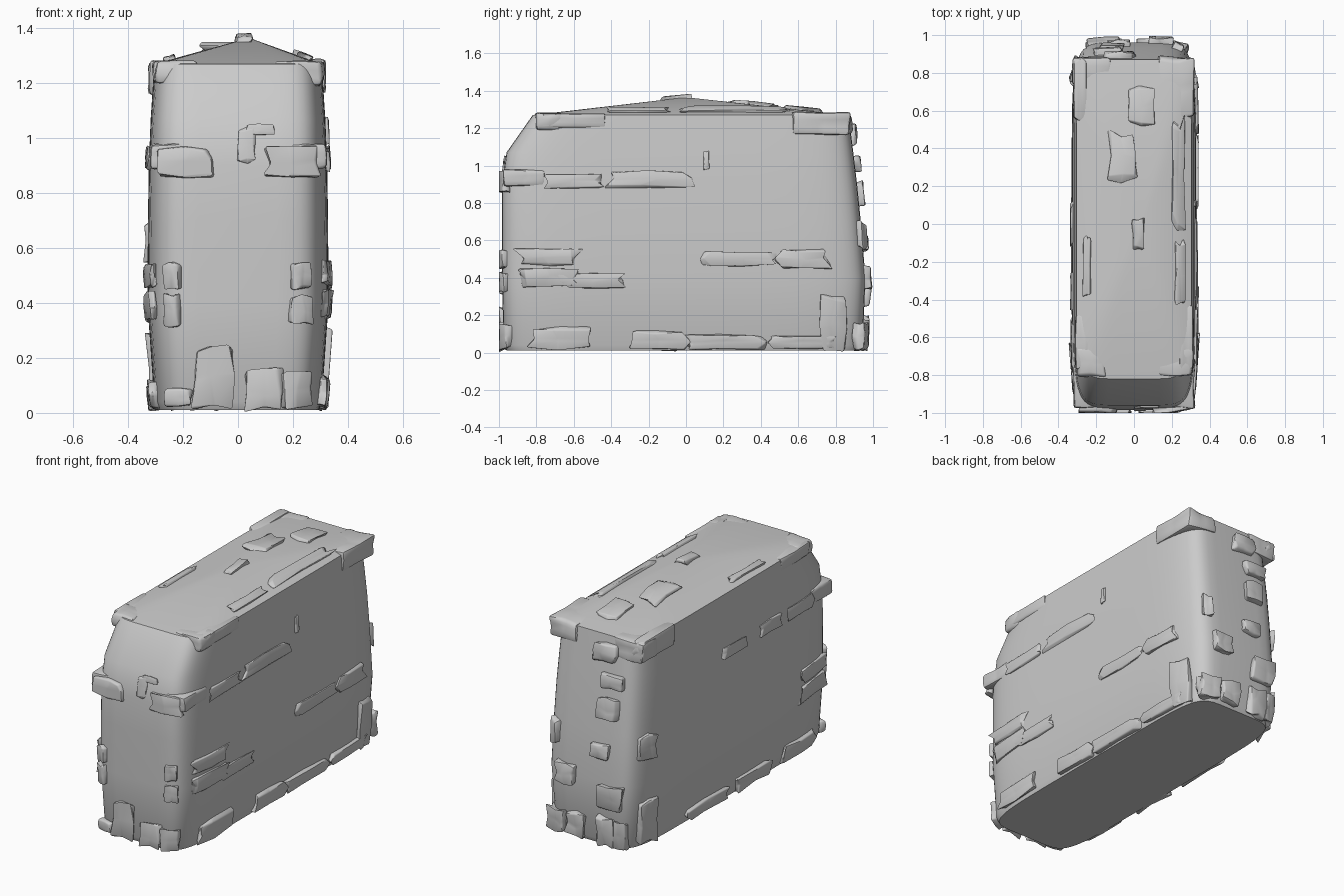
import bpy, bmesh, math, random
from mathutils import Vector, Matrix
from mathutils.bvhtree import BVHTree

random.seed(4)
cube = bpy.data.objects.get("Cube")
if cube:
    bpy.data.objects.remove(cube)

stone_grey = bpy.data.materials.new("stone_grey")
stone_grey.use_nodes = True
GREY = (0.6, 0.6, 0.6, 1)
stone_grey.diffuse_color = GREY
stone_grey.node_tree.nodes["Principled BSDF"].inputs["Base Color"].default_value = GREY


def finish(bm, name, sharp_angle):
    """Turn a bmesh into a shaded, coloured object."""
    bmesh.ops.recalc_face_normals(bm, faces=bm.faces)
    mesh = bpy.data.meshes.new(name)
    bm.to_mesh(mesh)
    bm.free()
    mesh.materials.append(stone_grey)
    mesh.shade_smooth()
    mesh.set_sharp_from_angle(angle=math.radians(sharp_angle))
    obj = bpy.data.objects.new(name, mesh)
    bpy.context.collection.objects.link(obj)
    return obj


def rounded(t, power=7):
    """Signed superellipse coordinate for a sine or cosine value."""
    return math.copysign(abs(t) ** (2 / power), t)


# Wall body: stacked rounded-rectangle rings (height, half width, front y, back y)
LEVELS = [(0.01, 0.295, -0.96, 0.93), (0.04, 0.305, -0.975, 0.945),
          (0.4, 0.33, -0.985, 0.96), (0.7, 0.328, -0.985, 0.935),
          (0.9, 0.325, -0.985, 0.915), (1.07, 0.318, -0.96, 0.895),
          (1.27, 0.305, -0.82, 0.87)]
SIDES = 56
bm = bmesh.new()
rings = []
for z, half, front, back in LEVELS:
    mid, depth = (front + back) / 2, (back - front) / 2
    ring = []
    for i in range(SIDES):
        a = math.tau * (i + 0.5) / SIDES
        ring.append(bm.verts.new((half * rounded(math.cos(a)),
                                  mid + depth * rounded(math.sin(a)), z)))
    rings.append(ring)
apex = bm.verts.new((0.04, 0, 1.365))
for i in range(SIDES):
    j = (i + 1) % SIDES
    for low, high in zip(rings, rings[1:]):
        bm.faces.new((low[i], low[j], high[j], high[i]))
    bm.faces.new((rings[-1][i], rings[-1][j], apex))
bm.faces.new(rings[0])
bmesh.ops.recalc_face_normals(bm, faces=bm.faces)
surface = BVHTree.FromBMesh(bm)
finish(bm, "wall_body", 42)


def stone(name, matrix, size, jitter=0.12):
    """A worn block: a jittered cube with softened edges."""
    bm = bmesh.new()
    bmesh.ops.create_cube(bm, size=1)
    bmesh.ops.subdivide_edges(bm, edges=bm.edges[:], cuts=1, use_grid_fill=True)
    for v in bm.verts:
        v.co += Vector([random.uniform(-jitter, jitter) for _ in range(3)])
        v.co = Vector([c * s for c, s in zip(v.co, size)])
    bmesh.ops.bevel(bm, geom=bm.edges[:], offset=min(size) * 0.16, segments=2,
                    profile=0.5, affect='EDGES', clamp_overlap=True)
    bm.transform(matrix)
    for v in bm.verts:
        v.co.z = max(v.co.z, 0)
        v.co.y = min(max(v.co.y, -1), 1)
    finish(bm, name, 40)


def inlay(name, side, stones, thickness=0.05):
    """Set stones into one side; each is (across, up, width, height)."""
    guess = {
        "left": lambda u, v: (0.4, u, v), "right": lambda u, v: (-0.4, u, v),
        "front": lambda u, v: (u, -1.1, v), "back": lambda u, v: (u, 1.1, v),
        "top": lambda u, v: (u, v, 1.4)}[side]
    across = Vector((0, 1, 0)) if side in ("left", "right") else Vector((1, 0, 0))
    for k, (u, v, w, h) in enumerate(stones):
        point, normal, _, _ = surface.find_nearest(Vector(guess(u, v)))
        tangent = (across - normal * across.dot(normal)).normalized()
        up = normal.cross(tangent)
        rotation = Matrix((tangent, up, normal)).transposed().to_4x4()
        stone(f"{name}_{k + 1}", Matrix.Translation(point) @ rotation,
              (w, h, thickness))


# Thin courses along the long faces
inlay("left_course", "left", [
    (-0.6, 0.92, 0.28, 0.07), (-0.2, 0.93, 0.4, 0.08), (-0.74, 0.51, 0.32, 0.08),
    (-0.74, 0.4, 0.28, 0.1), (-0.5, 0.38, 0.3, 0.08), (0.28, 0.5, 0.34, 0.07),
    (0.63, 0.5, 0.27, 0.09), (0.11, 1.03, 0.03, 0.1)], 0.024)
inlay("right_course", "right", [
    (0, 0.93, 0.2, 0.06), (-0.36, 0.93, 0.22, 0.07), (-0.65, 0.93, 0.24, 0.08),
    (-0.78, 0.5, 0.25, 0.08), (-0.78, 0.38, 0.25, 0.1)], 0.024)

# Foot stones and end stones on the long faces
inlay("left_foot", "left", [
    (-0.68, 0.07, 0.3, 0.11), (-0.15, 0.06, 0.3, 0.09), (0.2, 0.05, 0.4, 0.07),
    (0.62, 0.05, 0.35, 0.07), (0.8, 0.15, 0.13, 0.26)], 0.045)
inlay("right_foot", "right", [
    (-0.65, 0.06, 0.3, 0.1), (-0.2, 0.05, 0.3, 0.08), (0.25, 0.05, 0.35, 0.07),
    (0.82, 0.16, 0.14, 0.27), (0.84, 0.62, 0.13, 0.16)], 0.045)

# Front stones
inlay("front_stone", "front", [
    (-0.2, 0.93, 0.18, 0.1), (0.21, 0.93, 0.18, 0.11), (-0.09, 0.13, 0.14, 0.21),
    (0.09, 0.08, 0.13, 0.14), (0.26, 0.08, 0.1, 0.12), (-0.26, 0.05, 0.09, 0.06),
    (-0.3, 0.5, 0.06, 0.09), (-0.3, 0.37, 0.06, 0.11), (0.29, 0.5, 0.07, 0.09),
    (0.29, 0.37, 0.08, 0.1)])
inlay("front_chip", "front", [(0.03, 0.99, 0.06, 0.12), (0.08, 1.05, 0.09, 0.04)], 0.018)

# Loose column of stones up the back
inlay("back_stone", "back", [
    (-0.07, 1.19, 0.15, 0.11), (-0.15, 1.03, 0.14, 0.08), (-0.12, 0.86, 0.12, 0.14),
    (-0.08, 0.6, 0.11, 0.09), (0.15, 0.41, 0.12, 0.12), (-0.17, 0.32, 0.15, 0.14),
    (0.08, 0.09, 0.12, 0.14), (-0.12, 0.1, 0.12, 0.18), (-0.25, 0.09, 0.08, 0.16),
    (0.28, 0.64, 0.06, 0.14), (0.25, 0.08, 0.13, 0.14)], 0.06)

# Roof stones and edge strips
inlay("roof_stone", "top", [
    (-0.06, 0.36, 0.14, 0.24), (0.04, 0.64, 0.13, 0.19), (0.02, -0.06, 0.06, 0.15)], 0.03)
inlay("roof_edge", "top", [
    (0.28, -0.25, 0.05, 0.3), (0.27, 0.28, 0.07, 0.54), (-0.28, -0.22, 0.04, 0.28)], 0.03)

# Blocks wrapping the upper corners
CORNERS = {
    "front_left_top": ((0.22, -0.73, 1.235), (0.18, 0.15, 0.09)),
    "front_left_edge": ((0.275, -0.6, 1.24), (0.075, 0.34, 0.08)),
    "front_right_top": ((-0.225, -0.73, 1.24), (0.15, 0.15, 0.08)),
    "front_right_edge": ((-0.275, -0.62, 1.24), (0.07, 0.3, 0.08)),
    "back_left_top": ((0.225, 0.72, 1.225), (0.19, 0.32, 0.12)),
    "back_right_top": ((-0.225, 0.81, 1.215), (0.2, 0.15, 0.12)),
    "back_right_edge": ((-0.285, 0.71, 1.22), (0.07, 0.32, 0.12)),
    "front_left_mid": ((0.25, -0.87, 0.935), (0.14, 0.22, 0.09)),
    "front_right_mid": ((-0.25, -0.87, 0.935), (0.14, 0.22, 0.09)),
}
for name, (centre, size) in CORNERS.items():
    stone(name + "_block", Matrix.Translation(centre), size, 0.06)
